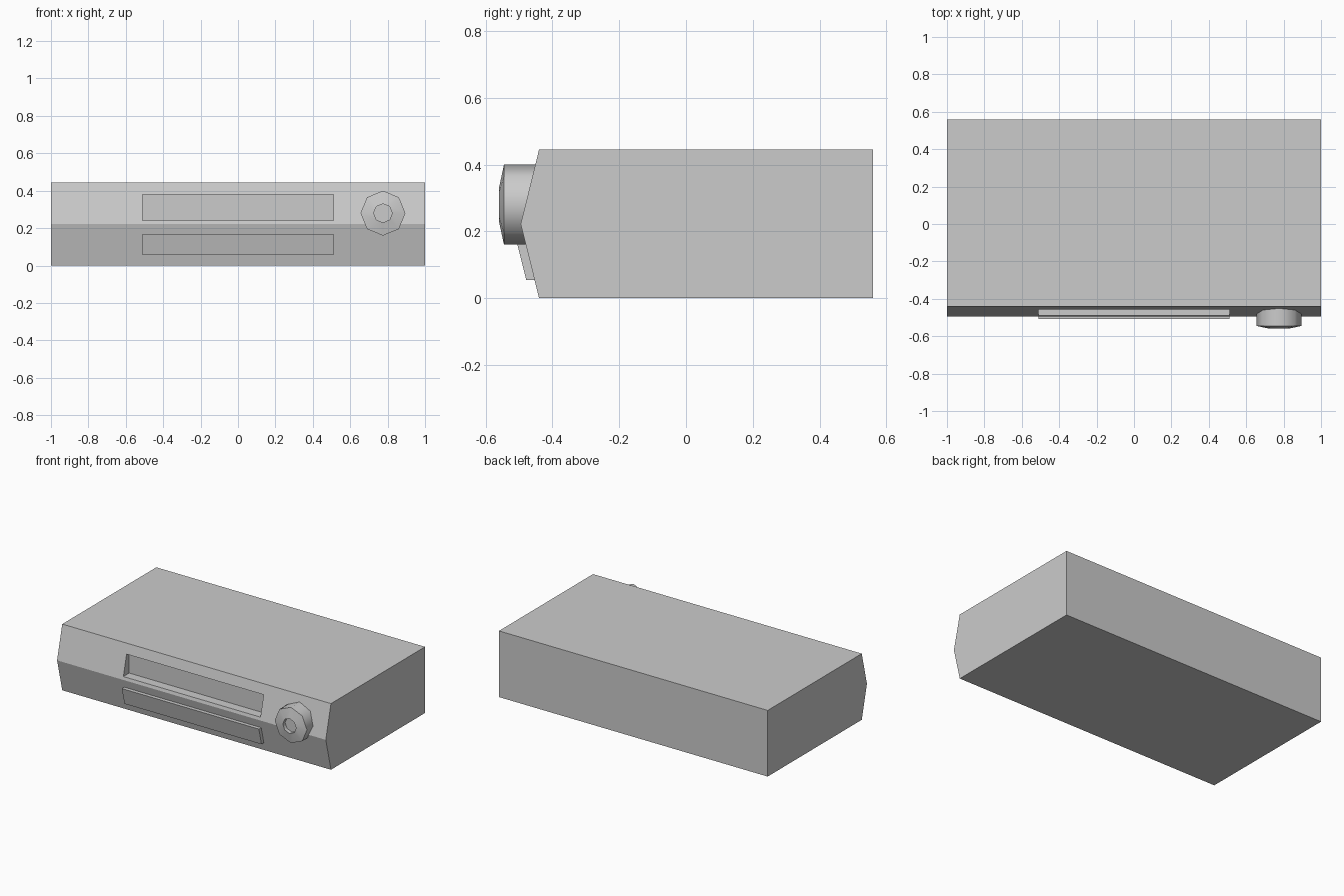
import bpy, bmesh
from math import cos, sin, pi

if "Cube" in bpy.data.objects:
    bpy.data.objects.remove(bpy.data.objects["Cube"])


def new_object(name, bm):
    bmesh.ops.recalc_face_normals(bm, faces=bm.faces)
    mesh = bpy.data.meshes.new(name)
    bm.to_mesh(mesh)
    bm.free()
    obj = bpy.data.objects.new(name, mesh)
    bpy.context.collection.objects.link(obj)
    return obj


def extrude_profile(name, profile, x0, x1):
    """Sweep a closed (y, z) profile along x."""
    bm = bmesh.new()
    face = bm.faces.new([bm.verts.new((x0, y, z)) for y, z in profile])
    ext = bmesh.ops.extrude_face_region(bm, geom=[face])
    verts = [v for v in ext["geom"] if isinstance(v, bmesh.types.BMVert)]
    bmesh.ops.translate(bm, verts=verts, vec=(x1 - x0, 0, 0))
    return new_object(name, bm)


def lathe(name, x, z, rings, sides):
    """Stack (radius, y) rings around a front-to-back axis, capped at both ends."""
    bm = bmesh.new()
    loops = [[bm.verts.new((x + r * cos(2 * pi * i / sides), y, z + r * sin(2 * pi * i / sides)))
              for i in range(sides)] for r, y in rings]
    for a, b in zip(loops, loops[1:]):
        for i in range(sides):
            j = (i + 1) % sides
            bm.faces.new((a[i], a[j], b[j], b[i]))
    bm.faces.new(loops[0])
    bm.faces.new(loops[-1])
    return new_object(name, bm)


TOP, MID = 0.445, 0.222          # body height and front crease height
EDGE, NOSE, BACK = -0.44, -0.495, 0.56


def lower_front_y(z):
    return EDGE + (NOSE - EDGE) * z / MID


# Body with a creased front
body = extrude_profile("body", [(EDGE, 0), (BACK, 0), (BACK, TOP), (EDGE, TOP), (NOSE, MID)], -1, 1)

# Slot recessed into the upper front
cutter = extrude_profile("slot_cutter", [(-0.6, 0.242), (-0.428, 0.242), (-0.428, 0.38), (-0.6, 0.38)],
                         -0.51, 0.51)
cutter.hide_render = True
cutter.display_type = 'WIRE'
cut = body.modifiers.new("slot", 'BOOLEAN')
cut.operation = 'DIFFERENCE'
cut.solver = 'EXACT'
cut.object = cutter

# Raised panel on the lower front
z0, z1, raise_y = 0.055, 0.168, 0.025
extrude_profile("front_panel", [(lower_front_y(z0) - raise_y, z0), (EDGE, z0), (EDGE, z1),
                                (lower_front_y(z1) - raise_y, z1)], -0.51, 0.51)

# Eight-sided knob with a dished centre
knob = lathe("knob", 0.775, 0.28,
             [(0.12, -0.44), (0.12, -0.545), (0.05, -0.56), (0.05, -0.535)], 8)
bpy.context.view_layer.objects.active = knob
knob.select_set(True)
bpy.ops.object.shade_smooth_by_angle(angle=0.9)
